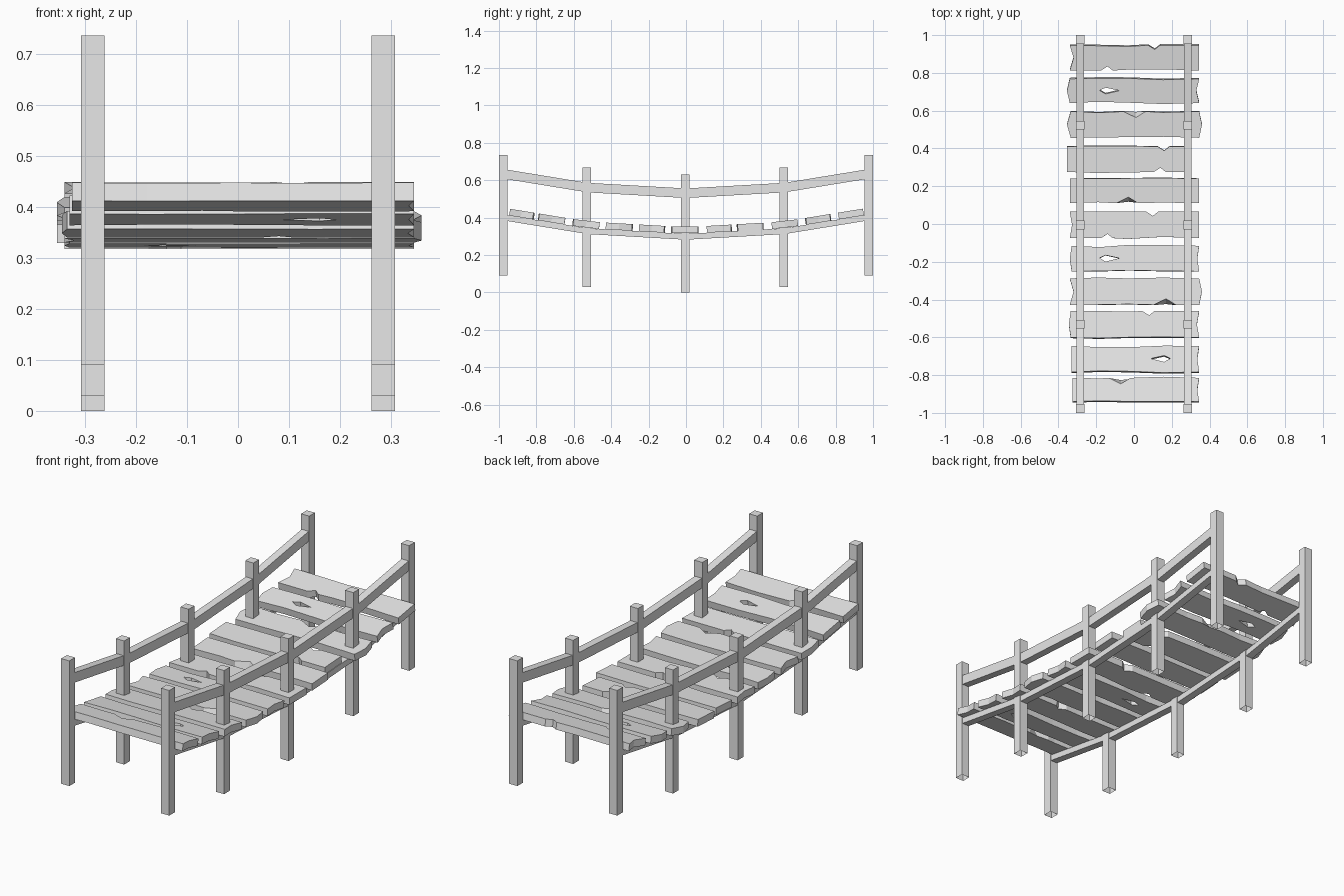
import bpy, bmesh, math, random
from mathutils import Matrix, Vector

cube = bpy.data.objects.get("Cube")
if cube:
    bpy.data.objects.remove(cube, do_unlink=True)
random.seed(4)

SIDE_X = 0.285       # distance of posts and rails from the middle
POST = 0.046
RAIL = 0.04
THICK = 0.036        # plank thickness
CURVE = [(-0.98, 0.417), (-0.525, 0.343), (0, 0.313), (0.525, 0.343), (0.98, 0.417)]

wood = bpy.data.materials.new("plain grey")
wood.use_nodes = True
GREY = (0.8, 0.8, 0.8, 1)
wood.diffuse_color = GREY
wood.node_tree.nodes["Principled BSDF"].inputs["Base Color"].default_value = GREY


def finish(name, bm):
    bmesh.ops.recalc_face_normals(bm, faces=bm.faces)
    mesh = bpy.data.meshes.new(name)
    bm.to_mesh(mesh)
    bm.free()
    mesh.materials.append(wood)
    obj = bpy.data.objects.new(name, mesh)
    bpy.context.collection.objects.link(obj)
    return obj


def deck_height(y):
    """Height of the sagging walkway beam at y."""
    for (y0, z0), (y1, z1) in zip(CURVE, CURVE[1:]):
        if y <= y1:
            break
    return z0 + (z1 - z0) * (y - y0) / (y1 - y0)


def post(name, x, y, bottom, top):
    """Square post, open underneath."""
    bm = bmesh.new()
    size = Matrix.Diagonal((POST, POST, top - bottom, 1))
    bmesh.ops.create_cube(bm, size=1, matrix=Matrix.Translation((x, y, (top + bottom) / 2)) @ size)
    under = min(bm.faces, key=lambda f: f.calc_center_median().z)
    bmesh.ops.delete(bm, geom=[under], context='FACES_ONLY')
    finish(name, bm)


def rail(name, x, lift, height):
    """Bent beam that follows the sag, top surface at deck height plus lift."""
    bm = bmesh.new()
    rings = []
    for y, z in CURVE:
        corners = [(-1, 0), (1, 0), (1, -height), (-1, -height)]
        rings.append([bm.verts.new((x + s * RAIL / 2, y, z + lift + h)) for s, h in corners])
    for a, b in zip(rings, rings[1:]):
        for i in range(4):
            j = (i + 1) % 4
            bm.faces.new((a[i], a[j], b[j], b[i]))
    bm.faces.new(rings[0])
    bm.faces.new(rings[-1])
    finish(name, bm)


def edge_points(x0, x1, side, half, cuts):
    """One long ragged plank edge from x0 to x1: list of (x, y top, y bottom)."""
    pts = [(x0, half, half), (x1, half, half)]
    for f in (0.22, 0.45, 0.72):
        x = x0 + (x1 - x0) * f
        if all(s != side or abs(x - cx) > 0.08 for cx, s, kind in cuts):
            y = half + random.uniform(-0.008, 0.006)
            pts.append((x, y, y))
    for cx, s, kind in cuts:
        if s == side:
            wide, deep = (0.065, 0.032) if kind == "chip" else (0.035, 0.022)
            pts += [(cx - wide, half, half), (cx + wide * 0.8, half, half)]
            # a chip only breaks the top face, a notch goes right through
            pts.append((cx, half - deep, half - 0.006 if kind == "chip" else half - deep))
    return [(x, t * side, b * side) for x, t, b in sorted(pts)]


def plank(name, y, x0, x1, depth, tips, cuts, hole=None):
    """Ragged board; tips push the middle of the left and right ends in or out."""
    half = depth / 2
    low = edge_points(x0, x1, -1, half, cuts)
    high = edge_points(x0, x1, 1, half, cuts)
    outline = low + [(x1 + tips[1], 0, 0)] + high[::-1] + [(x0 - tips[0], 0, 0)]
    loops = [outline]
    if hole is not None:
        shape = [(-0.053, 0.003), (-0.02, -0.016), (0.053, 0.002), (-0.02, 0.018)]
        flip = 1 if hole < 0 else -1
        loops.append([(hole + flip * px, py, py) for px, py in shape])

    bm = bmesh.new()
    edges, lower_y = [], {}
    for loop in loops:
        verts = [bm.verts.new((px, top, THICK)) for px, top, bottom in loop]
        for v, (px, top, bottom) in zip(verts, loop):
            lower_y[(round(px, 4), round(top, 4))] = bottom
        edges += [bm.edges.new((v, verts[i - 1])) for i, v in enumerate(verts)]
    bmesh.ops.triangle_fill(bm, edges=edges, use_beauty=True, use_dissolve=False)
    top_faces = list(bm.faces)
    extruded = bmesh.ops.extrude_face_region(bm, geom=top_faces, use_keep_orig=True)
    for v in extruded["geom"]:
        if isinstance(v, bmesh.types.BMVert):
            v.co.y = lower_y[(round(v.co.x, 4), round(v.co.y, 4))]
            v.co.z = 0
    # lay the board on the beams at the local slope
    z0, z1 = deck_height(y - half), deck_height(y + half)
    obj = finish(name, bm)
    obj.location = Vector((0, y, (z0 + z1) / 2))
    obj.rotation_euler.x = math.atan2(z1 - z0, depth)


# Posts and rails on both sides
for side, x in (("left", SIDE_X), ("right", -SIDE_X)):
    for label, y, bottom, top in (("front_end", -0.977, 0.09, 0.735),
                                  ("front_inner", -0.53, 0.03, 0.667),
                                  ("middle", -0.005, 0, 0.63),
                                  ("back_inner", 0.522, 0.03, 0.667),
                                  ("back_end", 0.977, 0.09, 0.735)):
        post(f"{side}_{label}_post", x, y, bottom, top)
    rail(f"{side}_handrail", x, 0.243, 0.051)
    rail(f"{side}_deck_beam", x, 0, 0.031)

# Planks: y, ends, depth, end bulges, cuts (x, edge, kind), hole position
PLANKS = [
    (0.885, -0.34, 0.345, 0.135, (-0.02, 0), [(0.11, 1, "notch"), (-0.14, -1, "notch")], None),
    (0.71, -0.34, 0.345, 0.13, (0.015, -0.015), [], -0.13),
    (0.53, -0.335, 0.345, 0.14, (0.02, 0.015), [(0.01, 1, "chip")], None),
    (0.345, -0.355, 0.302, 0.135, (0, 0), [(0.16, 1, "notch"), (0.14, -1, "notch")], None),
    (0.177, -0.34, 0.345, 0.13, (0, 0), [(-0.03, -1, "chip")], None),
    (-0.005, -0.34, 0.345, 0.14, (-0.012, 0), [(0.1, 1, "notch"), (-0.14, -1, "notch")], None),
    (-0.185, -0.33, 0.345, 0.135, (0.01, -0.01), [], -0.13),
    (-0.36, -0.34, 0.345, 0.14, (-0.02, 0.015), [(0.17, -1, "chip")], None),
    (-0.535, -0.335, 0.345, 0.14, (0.01, -0.012), [(0.08, 1, "notch")], None),
    (-0.72, -0.33, 0.345, 0.14, (0, -0.01), [], 0.14),
    (-0.883, -0.325, 0.345, 0.127, (0, -0.01), [(-0.07, 1, "chip")], None),
]
for number, data in enumerate(PLANKS, 1):
    plank(f"plank_{number}", *data)
